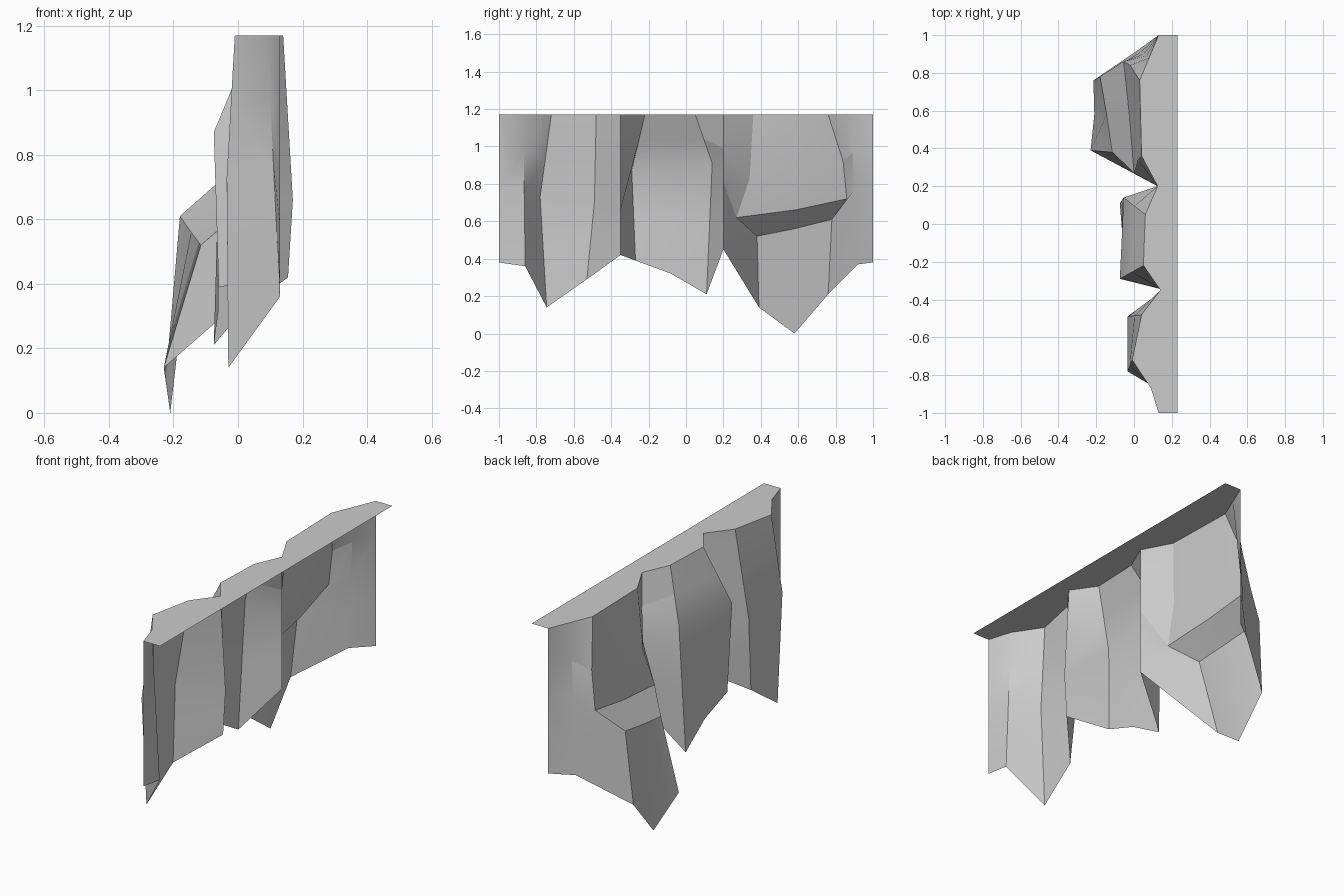
import bpy, math
from mathutils import Vector

if "Cube" in bpy.data.objects:
    bpy.data.objects.remove(bpy.data.objects["Cube"])

TOP = 1.17
ROWS = 4

# Vertical ribs of the rock sheet, each traced from top to bottom (x, y, z)
ribs = [
    # first buttress
    [(.13, -1, TOP), (.13, -1, .38)],
    [(.09, -.87, TOP), (.13, -.86, .36)],
    [(-.01, -.72, TOP), (-.035, -.78, .73), (-.03, -.745, .14)],
    [(.04, -.48, TOP), (-.035, -.49, .70), (-.02, -.53, .29)],
    [(.14, -.35, TOP), (.17, -.35, .66), (.155, -.35, .42)],
    # middle buttress
    [(.05, -.22, TOP), (-.075, -.29, .87), (-.06, -.27, .39)],
    [(.055, -.08, TOP), (-.065, -.08, .89), (-.06, -.08, .32)],
    [(.06, .05, TOP), (-.055, .14, .91), (-.075, .11, .21)],
    [(.125, .2, TOP), (.125, .2, .45)],
    # stepped buttress
    [(.04, .36, TOP), (.02, .34, .83), (0, .27, .62), (-.115, .38, .52), (-.23, .39, .14)],
    [(.035, .56, TOP), (.01, .58, .86), (-.025, .58, .66), (-.145, .58, .56), (-.21, .58, 0)],
    [(.03, .76, TOP), (-.02, .84, .92), (-.055, .86, .72), (-.18, .78, .61), (-.215, .76, .21)],
    [(.08, .88, TOP), (.02, .92, .37)],
    [(.13, 1, TOP), (.13, 1, .38)],
]


def resample(rib):
    """Spread a rib's points over the shared number of rows."""
    step = ROWS // (len(rib) - 1)
    pts = [Vector(rib[0])]
    for a, b in zip(rib, rib[1:]):
        pts += [Vector(a).lerp(Vector(b), k / step) for k in range(1, step + 1)]
    return pts


def sheet(name, columns):
    """Skin neighbouring columns of points with quads."""
    n = len(columns[0])
    verts = [p for col in columns for p in col]
    faces = [(c * n + r, (c + 1) * n + r, (c + 1) * n + r + 1, c * n + r + 1)
             for c in range(len(columns) - 1) for r in range(n - 1)]
    mesh = bpy.data.meshes.new(name)
    mesh.from_pydata(verts, [], [f[::-1] for f in faces])
    mesh.update()
    obj = bpy.data.objects.new(name, mesh)
    bpy.context.collection.objects.link(obj)
    return obj


# Rock face
face = sheet("cliff_face", [resample(r) for r in ribs])
bpy.context.view_layer.objects.active = face
face.select_set(True)
bpy.ops.object.shade_smooth_by_angle(angle=math.radians(25))

# Flat ledge on top, running back to a straight edge
cap = sheet("cliff_top", [[Vector((.23, r[0][1], TOP)), Vector(r[0])] for r in ribs])
if cap.data.polygons[0].normal.z < 0:
    cap.data.flip_normals()
if face.data.polygons[0].normal.x > 0:
    face.data.flip_normals()
